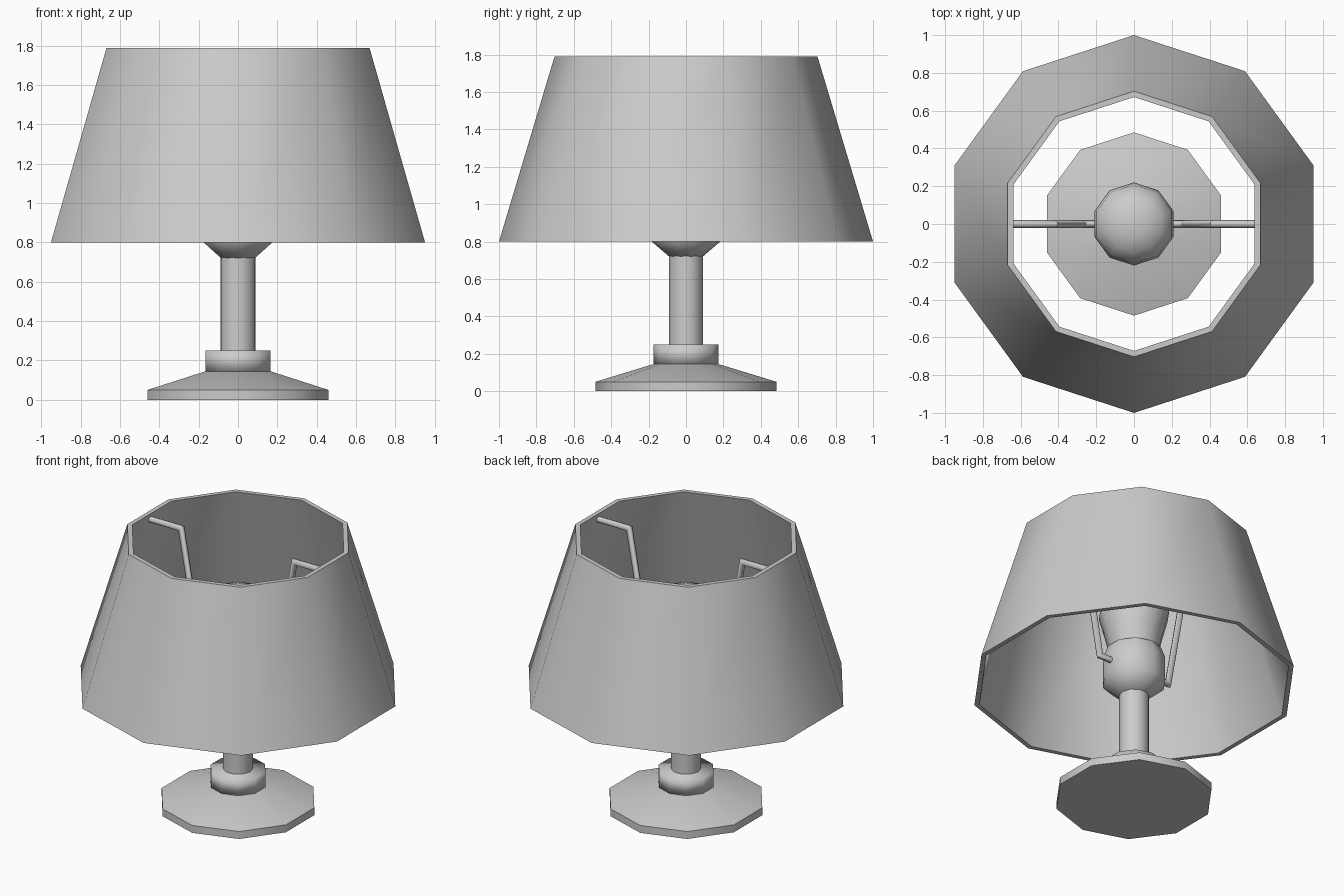
import bpy
import bmesh
from math import cos, sin, pi, radians
from mathutils import Vector

SIDES = 10

cube = bpy.data.objects.get("Cube")
if cube:
    bpy.data.objects.remove(cube, do_unlink=True)

grey = bpy.data.materials.new("plain grey")
grey.use_nodes = True
grey.diffuse_color = (0.6, 0.6, 0.6, 1)
grey.node_tree.nodes["Principled BSDF"].inputs["Base Color"].default_value = (0.6, 0.6, 0.6, 1)


def finish(bm, name, angle):
    bmesh.ops.recalc_face_normals(bm, faces=bm.faces)
    mesh = bpy.data.meshes.new(name)
    bm.to_mesh(mesh)
    bm.free()
    mesh.materials.append(grey)
    obj = bpy.data.objects.new(name, mesh)
    bpy.context.collection.objects.link(obj)
    bpy.ops.object.select_all(action="DESELECT")
    obj.select_set(True)
    bpy.context.view_layer.objects.active = obj
    bpy.ops.object.shade_smooth_by_angle(angle=radians(angle))
    return obj


def lathe(name, profile, angle=40, sides=SIDES, closed=False):
    """Turn (radius, z) points round z, with a corner on +y and -y."""
    bm = bmesh.new()
    rings = []
    for r, z in profile:
        turns = [pi / 2 + 2 * pi * i / sides for i in range(sides)]
        rings.append([bm.verts.new((r * cos(a), r * sin(a), z)) for a in turns])
    pairs = list(zip(rings, rings[1:]))
    if closed:
        pairs.append((rings[-1], rings[0]))
    else:
        bm.faces.new(rings[0])
        bm.faces.new(rings[-1])
    for low, high in pairs:
        for i in range(sides):
            j = (i + 1) % sides
            bm.faces.new((low[i], low[j], high[j], high[i]))
    return finish(bm, name, angle)


def wire(name, path, radius, sides=8):
    """Sweep a round section along a path in the xz plane, with mitred bends."""
    bm = bmesh.new()
    points = [Vector(p) for p in path]
    rings = []
    for i, p in enumerate(points):
        before = (p - points[i - 1]).normalized() if i else None
        after = (points[i + 1] - p).normalized() if i + 1 < len(points) else None
        before, after = before or after, after or before
        along = (before + after).normalized()
        across = Vector((-along.z, 0, along.x)) / along.dot(before)
        ring = []
        for k in range(sides):
            a = 2 * pi * k / sides
            ring.append(bm.verts.new(p + radius * (across * cos(a) + Vector((0, sin(a), 0)))))
        rings.append(ring)
    for a, b in zip(rings, rings[1:]):
        for i in range(sides):
            j = (i + 1) % sides
            bm.faces.new((a[i], a[j], b[j], b[i]))
    bm.faces.new(rings[0])
    bm.faces.new(rings[-1])
    return finish(bm, name, 50)


# Foot, collar and stem
lathe("base", [(0.485, 0), (0.485, 0.05), (0.174, 0.145)])
lathe("collar", [(0.174, 0.145), (0.174, 0.25)], angle=100)
lathe("stem", [(0.09, 0.2), (0.09, 0.73)], sides=20)

# Bulb holder and bulb
lathe("socket", [(0.09, 0.72), (0.195, 0.81), (0.195, 0.97), (0.17, 1.04)], angle=60)
lathe("bulb", [(0.145, 1.0), (0.185, 1.16), (0.22, 1.29), (0.208, 1.37),
               (0.15, 1.43), (0.07, 1.46)], angle=60)

# Hollow shade
lathe("shade", [(1.0, 0.8), (0.703, 1.79), (0.672, 1.79), (0.969, 0.8)], closed=True)

# Bent wires that carry the shade
for side, label in ((1, "left"), (-1, "right")):
    path = [(0.65, 1.745), (0.42, 1.745), (0.27, 0.91), (0.16, 0.91)]
    wire(label + "_shade_wire", [(side * x, 0, z) for x, z in path], 0.02)
